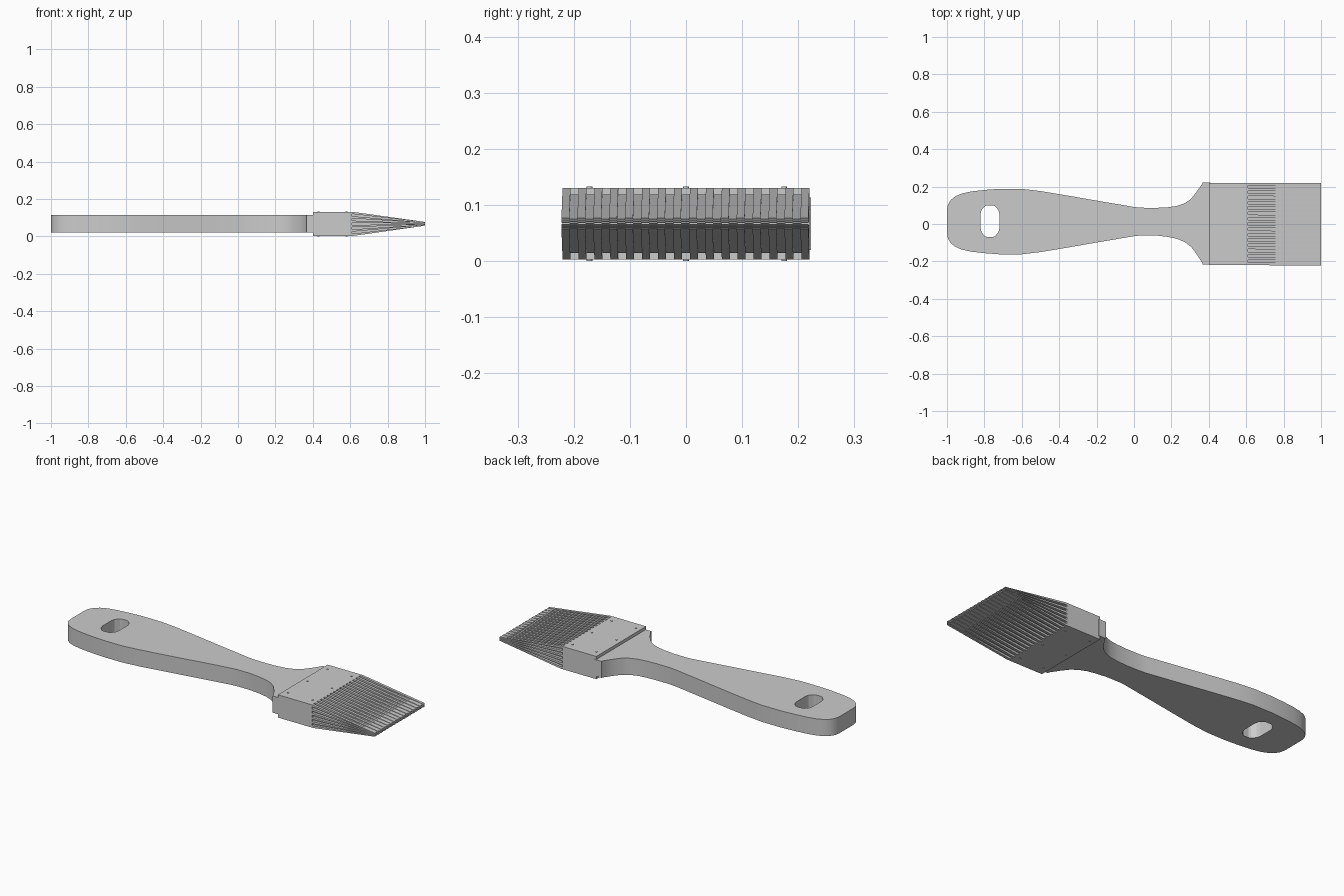
import bpy, bmesh
from mathutils import Matrix

if "Cube" in bpy.data.objects:
    bpy.data.objects.remove(bpy.data.objects["Cube"])


def finish(name, bm, smooth=False):
    bmesh.ops.recalc_face_normals(bm, faces=bm.faces)
    me = bpy.data.meshes.new(name)
    bm.to_mesh(me)
    bm.free()
    ob = bpy.data.objects.new(name, me)
    bpy.context.collection.objects.link(ob)
    if smooth:
        bpy.context.view_layer.objects.active = ob
        ob.select_set(True)
        bpy.ops.object.shade_smooth_by_angle(angle=0.6)
        ob.select_set(False)
    return ob


def hexa(bm, a, b):
    # bar between two rectangles, each given as (x, y0, y1, z0, z1)
    v = []
    for x, y0, y1, z0, z1 in (a, b):
        v += [bm.verts.new(p) for p in ((x, y0, z0), (x, y1, z0), (x, y1, z1), (x, y0, z1))]
    for f in ((3, 2, 1, 0), (4, 5, 6, 7), (0, 1, 5, 4), (1, 2, 6, 5), (2, 3, 7, 6), (3, 0, 4, 7)):
        bm.faces.new([v[i] for i in f])


def prism(name, pts, z0, z1, smooth=False):
    bm = bmesh.new()
    f = bm.faces.new([bm.verts.new((x, y, z0)) for x, y in pts])
    r = bmesh.ops.extrude_face_region(bm, geom=[f])
    for v in r["geom"]:
        if isinstance(v, bmesh.types.BMVert):
            v.co.z = z1
    return finish(name, bm, smooth)


# handle: half-width profile mirrored about its slightly offset centre line
half = [(-1.0, .06), (-.995, .09), (-.98, .115), (-.955, .135), (-.92, .15), (-.87, .161), (-.8, .169),
        (-.72, .175), (-.6, .175), (-.5, .163), (-.35, .138), (-.2, .112), (0, .078), (.04, .074),
        (.12, .074), (.18, .079), (.23, .088), (.27, .103), (.305, .128), (.335, .167), (.365, .212)]
cy = lambda x: .013 if x < .1 else .013 - .01 * (x - .1) / .3
outline = [(x, cy(x) - w) for x, w in half] + [(.365, -.217), (.41, -.217), (.41, .223), (.365, .223)]
outline += [(x, cy(x) + w) for x, w in reversed(half)]
handle = prism("handle", outline, .02, .113, True)

# hanging hole, a rounded slot cut through the handle
arc = [(0, .045), (.012, .04), (.03, .02), (.035, 0)]
hole = []
for sx, sy in ((1, 1), (1, -1), (-1, -1), (-1, 1)):
    q = [(-.77 + sx * (.015 + dx), .015 + sy * (.04 + dy)) for dx, dy in arc]
    hole += q if sx * sy > 0 else q[::-1]
cutter = prism("hole_cutter", hole, -.1, .3)
mod = handle.modifiers.new("hole", "BOOLEAN")
mod.operation, mod.solver, mod.object = "DIFFERENCE", "EXACT", cutter
bpy.context.view_layer.objects.active = handle
bpy.ops.object.modifier_apply(modifier="hole")
bpy.data.objects.remove(cutter)

# metal ferrule
bm = bmesh.new()
hexa(bm, (.4, -.22, .22, .003, .13), (.61, -.22, .22, .003, .13))
finish("ferrule", bm)

# rivets through the ferrule, just proud on both faces
bm = bmesh.new()
for x in (.43, .58):
    for y in (-.172, 0, .175):
        bmesh.ops.create_cone(bm, cap_ends=True, segments=12, radius1=.005, radius2=.005,
                              depth=.133, matrix=Matrix.Translation((x, y, .0665)))
finish("rivets", bm, True)

# bristles: staggered rows of bars converging to a thin edge
bm = bmesh.new()
rows, count = 11, 16
w = .44 / (2 * count - 1)
for r in range(rows):
    root = [.003 + .127 * (r + k) / rows for k in (0, 1)]
    tip = [.057 + .02 * (r + k) / rows for k in (0, 1)]
    odd = r % 2
    for i in range(count - odd):
        y = -.22 + w * (2 * i + odd)
        hexa(bm, (.605, y, y + w, *root), (.62, y, y + w, *root))
        hexa(bm, (.62, y, y + w, *root), (1, y - .002, y + w - .002, *tip))
finish("bristles", bm)
